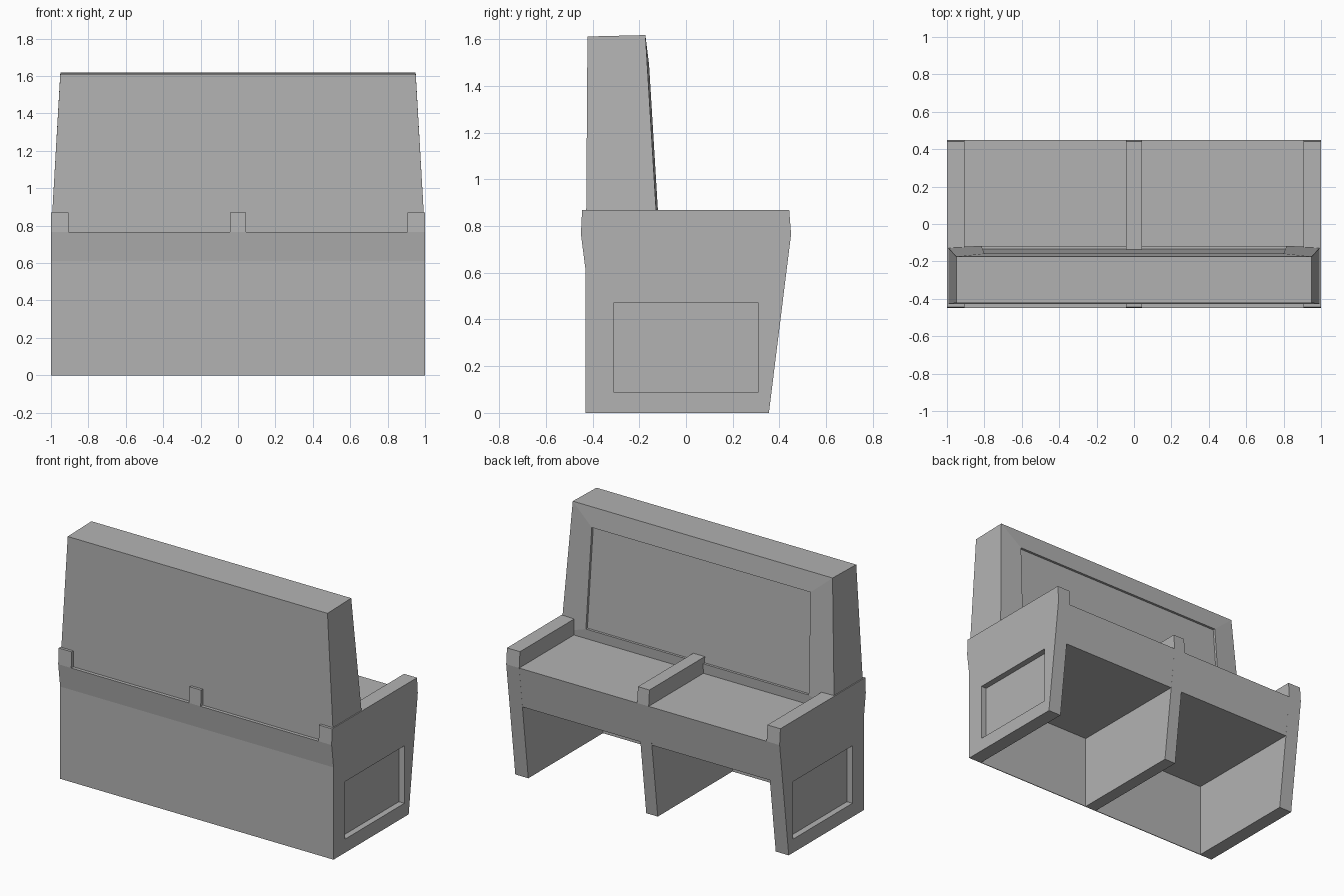
import bpy

if "Cube" in bpy.data.objects:
    bpy.data.objects.remove(bpy.data.objects["Cube"])

grey = bpy.data.materials.new("plain grey")
grey.diffuse_color = (0.45, 0.45, 0.45, 1)
grey.use_nodes = True
grey.node_tree.nodes["Principled BSDF"].inputs["Base Color"].default_value = grey.diffuse_color


def make(name, verts, faces):
    me = bpy.data.meshes.new(name)
    me.from_pydata(verts, [], faces)
    me.materials.append(grey)
    ob = bpy.data.objects.new(name, me)
    bpy.context.collection.objects.link(ob)
    return ob


def rings(name, loops):
    """Closed solid skinned through equal-sized loops, capped at both ends."""
    n = len(loops[0])
    verts = [v for lp in loops for v in lp]
    faces = [tuple(range(n))[::-1], tuple(range(len(verts) - n, len(verts)))]
    for k in range(len(loops) - 1):
        for i in range(n):
            j = (i + 1) % n
            faces.append((k * n + i, k * n + j, (k + 1) * n + j, (k + 1) * n + i))
    return make(name, verts, faces)


def extrude_x(name, profile, x0, x1):
    return rings(name, [[(x, y, z) for y, z in profile] for x in (x0, x1)])


# Supports: legs and armrests in one side profile
support = [(-0.43, 0), (0.355, 0), (0.45, 0.765), (0.442, 0.87),
           (-0.445, 0.87), (-0.45, 0.765), (-0.43, 0.61)]
extrude_x("middle_support", support, -0.042, 0.042)
for side, label in ((-1, "left"), (1, "right")):
    xs = sorted((side * 0.905, side * 1.0))
    panel = extrude_x(label + "_support", support, *xs)
    # Recessed window on the outer face
    win = [(-0.31, 0.09), (0.31, 0.09), (0.31, 0.47), (-0.31, 0.47)]
    cx = sorted((side * 0.96, side * 1.1))
    cutter = extrude_x("recess_cutter", win, *cx)
    cutter.hide_render = True
    mod = panel.modifiers.new("recess", "BOOLEAN")
    mod.operation = "DIFFERENCE"
    mod.solver = "EXACT"
    mod.object = cutter
    bpy.context.view_layer.objects.active = panel
    bpy.ops.object.modifier_apply(modifier=mod.name)
    bpy.data.objects.remove(cutter)

# Seats and back panels fill the two bays
seat = [(-0.43, 0.495), (0.416, 0.495), (0.45, 0.765), (-0.45, 0.765), (-0.43, 0.61)]
back = [(-0.43, 0), (-0.425, 0), (-0.425, 0.495), (-0.43, 0.495)]
for label, x0, x1 in (("left", -0.905, -0.042), ("right", 0.042, 0.905)):
    extrude_x(label + "_seat", seat, x0, x1)
    extrude_x(label + "_back_panel", back, x0, x1)


# Backrest: tapered block with a slightly raised rim and an inset panel
def quad(xb, yb, zb, xt, yt, zt):
    return [(xb, yb, zb), (-xb, yb, zb), (-xt, yt, zt), (xt, yt, zt)]


rest = rings("backrest", [
    quad(0.999, -0.428, 0.765, 0.95, -0.422, 1.612),
    quad(0.999, -0.122, 0.765, 0.95, -0.174, 1.618),
    quad(0.815, -0.118, 0.83, 0.80, -0.158, 1.49),
    quad(0.815, -0.134, 0.83, 0.80, -0.174, 1.49),
])

# Consistent outward normals
import bmesh
for ob in bpy.data.objects:
    bm = bmesh.new()
    bm.from_mesh(ob.data)
    bmesh.ops.recalc_face_normals(bm, faces=bm.faces)
    bm.to_mesh(ob.data)
    bm.free()
